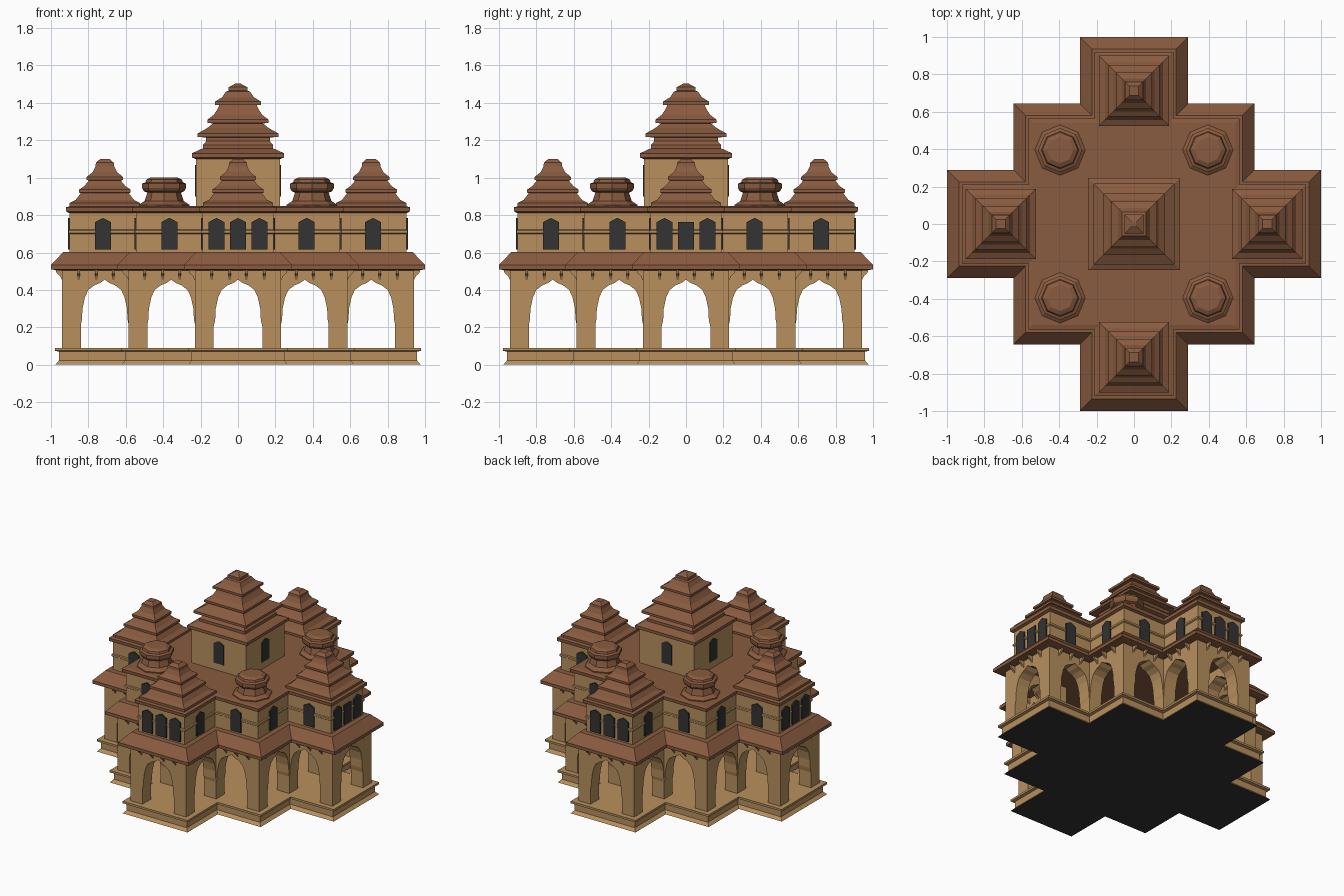
import bpy, bmesh
from math import pi, cos, sin
from mathutils import Matrix, Vector

cube = bpy.data.objects.get("Cube")
if cube:
    bpy.data.objects.remove(cube)


def material(name, rgb):
    m = bpy.data.materials.new(name)
    m.use_nodes = True
    color = (*rgb, 1)
    m.diffuse_color = color
    bsdf = m.node_tree.nodes["Principled BSDF"]
    bsdf.inputs["Base Color"].default_value = color
    bsdf.inputs["Roughness"].default_value = 0.9
    return m


STONE = material("sandstone", (0.48, 0.28, 0.112))
ROOF = material("brown_roof", (0.25, 0.105, 0.05))
DARK = material("dark_glass", (0.033, 0.033, 0.034))


def finish(name, bm, *mats):
    bmesh.ops.recalc_face_normals(bm, faces=bm.faces[:])
    mesh = bpy.data.meshes.new(name)
    bm.to_mesh(mesh)
    bm.free()
    for m in mats:
        mesh.materials.append(m)
    obj = bpy.data.objects.new(name, mesh)
    bpy.context.collection.objects.link(obj)
    return obj


def loft(bm, rings):
    """Skin a stack of closed rings and cap both ends."""
    loops = [[bm.verts.new(p) for p in ring] for ring in rings]
    for a, b in zip(loops, loops[1:]):
        for i in range(len(a)):
            j = (i + 1) % len(a)
            bm.faces.new((a[i], a[j], b[j], b[i]))
    bm.faces.new(loops[0][::-1])
    bm.faces.new(loops[-1])


def cross_ring(inset, z):
    """Stepped cross outline, moved inward by inset."""
    a, b, c = 1 - inset, 0.645 - inset, 0.29 - inset
    quarter = [(a, c), (b, c), (b, b), (c, b), (c, a)]
    ring = []
    for k in range(4):
        turn = Matrix.Rotation(k * pi / 2, 3, 'Z')
        ring += [turn @ Vector((x, y, z)) for x, y in quarter]
    return ring


def cross_solid(name, profile, *mats):
    bm = bmesh.new()
    loft(bm, [cross_ring(d, z) for d, z in profile])
    return finish(name, bm, *mats)


def turned(name, profile, sides, center, mat):
    """Faceted solid; profile is (half width, height)."""
    bm = bmesh.new()
    start = pi / 4 if sides == 4 else 0
    grow = 1 / cos(pi / 4) if sides == 4 else 1
    rings = []
    for r, z in profile:
        angles = [start + 2 * pi * i / sides for i in range(sides)]
        rings.append([(center[0] + r * grow * cos(t),
                       center[1] + r * grow * sin(t), z) for t in angles])
    loft(bm, rings)
    return finish(name, bm, mat)


def prism(bm, outline, depth, matrix):
    """Extrude an x-z outline along y."""
    loft(bm, [[matrix @ Vector((x, y, z)) for x, z in outline]
              for y in (0, depth)])


def place(k, x, y, z=0):
    return Matrix.Rotation(k * pi / 2, 4, 'Z') @ Matrix.Translation((x, y, z))


# Stepped plinth with a dark underside
plinth = cross_solid("plinth", [(0.022, 0), (0.042, 0.022), (0.042, 0.07),
                                (0.022, 0.075), (0.022, 0.09)], STONE, DARK)
for f in plinth.data.polygons:
    if f.normal.z < -0.9 and f.center.z < 0.001:
        f.material_index = 1

# Columns
bm = bmesh.new()
half = 0.05
post = [(-half, 0.085), (half, 0.085), (half, 0.52), (-half, 0.52)]
for k in range(4):
    for x, y in [(0.18, 0.89), (0.89, 0.18), (0.535, 0.18),
                 (0.18, 0.535), (0.535, 0.535)]:
        prism(bm, post, 2 * half, place(k, x, y - half))
finish("columns", bm, STONE)

# Arched panels between the columns
BAYS = [(0, -0.94), (0.3575, -0.585), (-0.3575, -0.585),
        (0.7125, -0.23), (-0.7125, -0.23)]
bm = bmesh.new()
curve = [(0.131, 0.2), (0.122, 0.24), (0.119, 0.3), (0.106, 0.36),
         (0.088, 0.4), (0.055, 0.425), (0.025, 0.437)]
arch = ([(-0.131, 0.52)] + [(-x, z) for x, z in curve] + [(0, 0.455)]
        + curve[::-1] + [(0.131, 0.52)])
for k in range(4):
    for x, y in BAYS:
        prism(bm, arch, 2 * half, place(k, x, y))
finish("arches", bm, STONE)

# Brackets under the eave
bm = bmesh.new()
bracket = [(0, 0.452), (0, 0.515), (-0.038, 0.515), (-0.03, 0.49),
           (-0.012, 0.475)]
for k in range(4):
    for x, y in BAYS:
        for dx in (-0.14, -0.045, 0.045, 0.14):
            side = Matrix.Rotation(pi / 2, 4, 'Z')
            prism(bm, bracket, 0.013, place(k, x + dx + 0.0065, y) @ side)
finish("brackets", bm, STONE)

# Sloping eave, upper storey, string course and cornice
cross_solid("eave", [(0.03, 0.505), (0, 0.51), (0, 0.533), (0.065, 0.602),
                     (0.1, 0.604)], ROOF)
cross_solid("upper_storey", [(0.1, 0.6), (0.1, 0.82)], STONE)
cross_solid("string_course", [(0.1, 0.7), (0.093, 0.705), (0.093, 0.718),
                              (0.1, 0.722)], STONE)
cross_solid("cornice_and_deck", [(0.1, 0.81), (0.082, 0.818), (0.08, 0.842),
                                 (0.105, 0.848)], ROOF)

# Central tower
turned("tower_walls", [(0.225, 0.84), (0.225, 1.11)], 4, (0, 0), STONE)
turned("tower_roof", [
    (0.225, 1.1), (0.247, 1.108), (0.247, 1.13), (0.2, 1.152),
    (0.188, 1.155), (0.188, 1.175), (0.17, 1.195), (0.17, 1.215),
    (0.217, 1.218), (0.217, 1.236), (0.165, 1.265), (0.133, 1.29),
    (0.164, 1.293), (0.164, 1.31), (0.13, 1.335), (0.11, 1.365),
    (0.1, 1.388), (0.123, 1.39), (0.123, 1.407), (0.085, 1.43),
    (0.065, 1.46), (0.05, 1.465), (0.05, 1.484), (0.012, 1.504)],
    4, (0, 0), ROOF)

# Four stepped pyramid roofs on the arms
ARM_ROOF = [(0.188, 0.84), (0.188, 0.865), (0.155, 0.882), (0.128, 0.918),
            (0.137, 0.92), (0.137, 0.937), (0.11, 0.955), (0.085, 0.985),
            (0.097, 0.988), (0.097, 1.004), (0.065, 1.03), (0.05, 1.06),
            (0.048, 1.08), (0.025, 1.1)]
for name, c in {"front": (0, -0.712), "back": (0, 0.712),
                "left": (0.712, 0), "right": (-0.712, 0)}.items():
    turned(name + "_arm_roof", ARM_ROOF, 4, c, ROOF)

# Four eight-sided turrets
TURRET = [(0.135, 0.84), (0.135, 0.855), (0.105, 0.875), (0.09, 0.92),
          (0.108, 0.928), (0.118, 0.945), (0.118, 0.968), (0.1, 0.975),
          (0.095, 0.99), (0.07, 1.002)]
for fb, y in (("front", -0.395), ("back", 0.395)):
    for lr, x in (("left", 0.395), ("right", -0.395)):
        turned(f"{fb}_{lr}_turret", TURRET, 8, (x, y), ROOF)

# Window plates
bm = bmesh.new()
w = 0.043
plain = [(-w, 0), (w, 0), (w, 0.145), (-w, 0.145)]
pointed = plain[:3] + [(0.02, 0.158), (0, 0.168), (-0.02, 0.158), plain[3]]
spots = [(0, -0.9), (0.115, -0.9), (-0.115, -0.9), (0.367, -0.545),
         (-0.367, -0.545), (0.722, -0.19), (-0.722, -0.19)]
for k in range(4):
    for x, y in spots:
        shape = plain if k == 1 and x == 0 else pointed
        prism(bm, shape, 0.0095, place(k, x, y - 0.009, 0.617))
    prism(bm, pointed, 0.006, place(k, 0, -0.23, 0.9))
finish("windows", bm, DARK)
